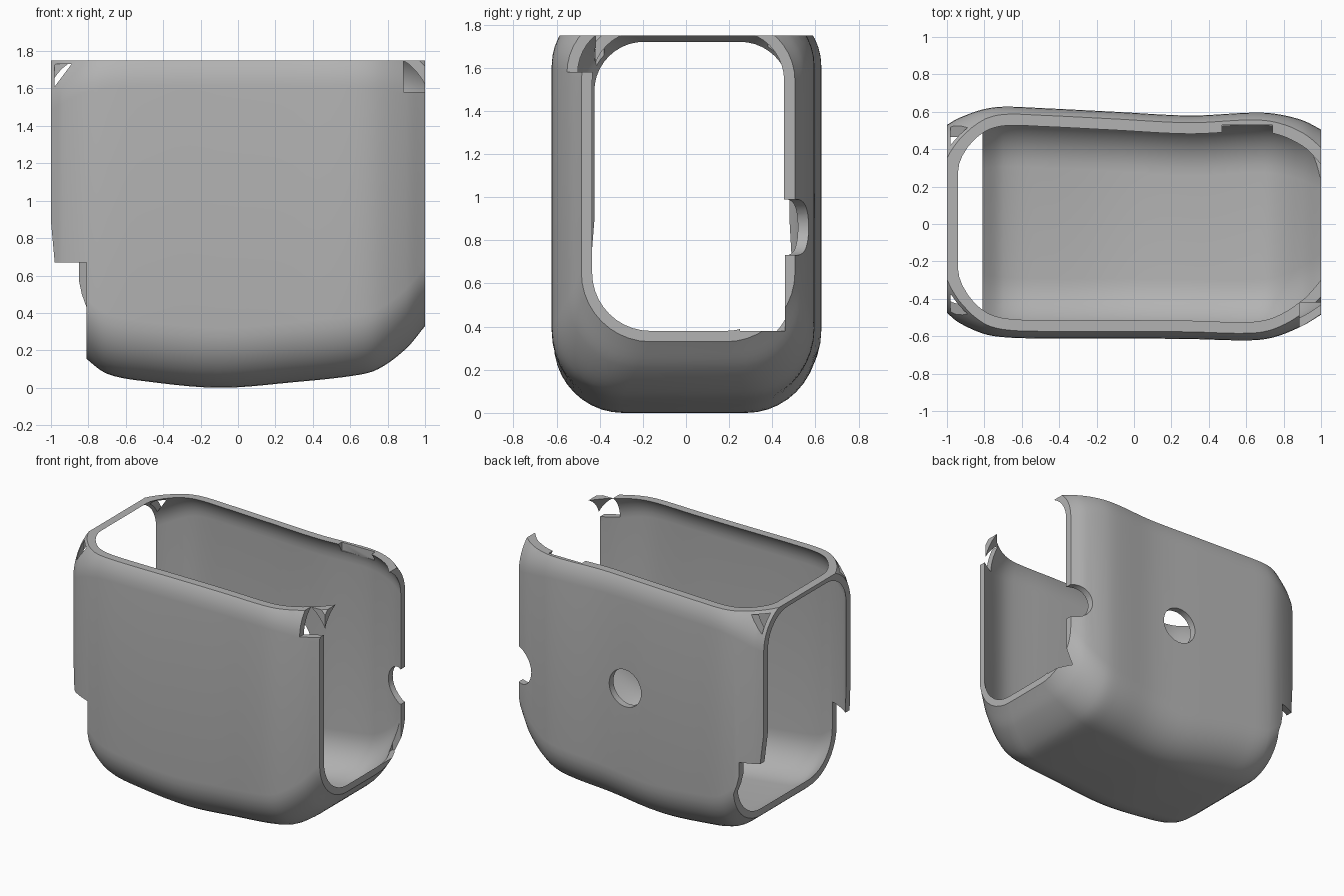
import bpy, bmesh, math
from mathutils import Vector

cube = bpy.data.objects.get("Cube")
if cube:
    bpy.data.objects.remove(cube, do_unlink=True)

grey = bpy.data.materials.new("plain grey")
grey.use_nodes = True
grey.diffuse_color = (0.45, 0.45, 0.45, 1)
grey.node_tree.nodes["Principled BSDF"].inputs["Base Color"].default_value = (0.45, 0.45, 0.45, 1)

WALL, LOW_R, TOP_R, TOP = 0.05, 0.32, 0.28, 1.75

# Stations along the body: x, front y, back y, bottom z, virtual top z
STATIONS = [
    (-1.0, -.475, .53, .36, 1.77),
    (-.94, -.525, .565, .28, 1.80),
    (-.81, -.585, .612, .155, 1.86),
    (-.7, -.605, .627, .075, 1.885),
    (-.5, -.612, .62, .035, 1.89),
    (-.1, -.612, .60, 0, 1.89),
    (.3, -.615, .58, .03, 1.89),
    (.62, -.622, .595, .065, 1.89),
    (.75, -.605, .59, .10, 1.88),
    (.9, -.545, .555, .21, 1.85),
    (1.0, -.485, .505, .33, 1.82),
]


def smooth_stations(steps=5):
    """Cubic Hermite interpolation over uneven spacing."""
    pts = [Vector(s) for s in STATIONS]
    n = len(pts)
    slopes = []
    for i in range(n):
        a, b = pts[max(i - 1, 0)], pts[min(i + 1, n - 1)]
        slopes.append((b - a) / (b[0] - a[0]))
    out = []
    for i in range(n - 1):
        h = pts[i + 1][0] - pts[i][0]
        for k in range(steps):
            t = k / steps
            out.append(pts[i] * (2*t**3 - 3*t**2 + 1) + slopes[i] * h * (t**3 - 2*t**2 + t)
                       + pts[i + 1] * (3*t**2 - 2*t**3) + slopes[i + 1] * h * (t**3 - t**2))
    return out + [pts[-1]]


def section(station, inset, seg=10):
    """Rounded rectangle in the yz plane."""
    x, yf, yb, zb, zt = station
    yf, yb, zb, zt = yf + inset, yb - inset, zb + inset, zt - inset
    lo, hi = LOW_R - inset, TOP_R - inset
    corners = [(yb - hi, zt - hi, hi), (yf + hi, zt - hi, hi),
               (yf + lo, zb + lo, lo), (yb - lo, zb + lo, lo)]
    pts = []
    for q, (cy, cz, r) in enumerate(corners):
        for k in range(seg + 1):
            a = (q + k / seg) * math.pi / 2
            pts.append((x, cy + r * math.cos(a), cz + r * math.sin(a)))
    return pts


def finish(bm, name):
    bmesh.ops.recalc_face_normals(bm, faces=bm.faces)
    mesh = bpy.data.meshes.new(name)
    bm.to_mesh(mesh)
    bm.free()
    ob = bpy.data.objects.new(name, mesh)
    bpy.context.collection.objects.link(ob)
    return ob


def loft(name, rings):
    bm = bmesh.new()
    rows = [[bm.verts.new(p) for p in ring] for ring in rings]
    n = len(rows[0])
    for a, b in zip(rows, rows[1:]):
        for j in range(n):
            bm.faces.new((a[j], a[(j + 1) % n], b[(j + 1) % n], b[j]))
    bm.faces.new(rows[0])
    bm.faces.new(rows[-1])
    return finish(bm, name)


def prism(name, outline, y0, y1):
    """Outline in the xz plane, extruded along y."""
    return loft(name, [[(x, y, z) for x, z in outline] for y in (y0, y1)])


def box(name, x0, x1, y0, y1, z0, z1):
    return prism(name, [(x0, z0), (x1, z0), (x1, z1), (x0, z1)], y0, y1)


def disc(name, x, z, r, y0, y1, n=40):
    return prism(name, [(x + r * math.cos(2 * math.pi * k / n), z + r * math.sin(2 * math.pi * k / n))
                        for k in range(n)], y0, y1)


def cut(target, cutter):
    cutter.hide_render = True
    mod = target.modifiers.new("cut", "BOOLEAN")
    mod.operation, mod.solver, mod.object = "DIFFERENCE", "EXACT", cutter
    bpy.ops.object.modifier_apply(modifier=mod.name)
    bpy.data.objects.remove(cutter, do_unlink=True)


# Outer skin and hollow inside, open at both ends
stations = smooth_stations()
shell = loft("case_shell", [section(s, 0) for s in stations])
shell.data.materials.append(grey)
bpy.context.view_layer.objects.active = shell
shell.select_set(True)
inner = [section(s, WALL) for s in stations]
inner = [[(-1.1, y, z) for _, y, z in inner[0]]] + inner + [[(1.1, y, z) for _, y, z in inner[-1]]]
cut(shell, loft("hollow", inner))

# Open top
cut(shell, box("top_cut", -1.5, 1.5, -1, 1, TOP, 2.5))
# Round holes in the back wall
cut(shell, disc("back_hole", .08, .96, .135, .3, .9))
cut(shell, disc("edge_hole", .985, .86, .13, .3, .9))
# Stepped lower end, slightly different front and back
cut(shell, prism("front_step", [(-1.2, -.2), (-.81, -.2), (-.81, .67), (-.98, .67),
                                (-1.001, .9), (-1.2, .9)], -1, .05))
cut(shell, prism("back_step", [(-1.2, -.2), (-.81, -.2), (-.81, .43), (-.835, .5), (-.85, .57),
                               (-.85, .67), (-.98, .67), (-1.001, .9), (-1.2, .9)], 0, 1))
# Upper front corner notch, rim recess and squared opening corner
cut(shell, box("corner_notch", .885, 1.2, -.8, -.42, 1.58, 1.9))
cut(shell, box("rim_recess", .47, .74, .3, .53, 1.69, 1.9))
cut(shell, box("opening_corner", .93, 1.2, .25, .46, .38, .78))
# Small corner openings under the rim
for y0, y1 in ((-.8, -.38), (.38, .8)):
    cut(shell, prism("corner_opening", [(-.98, 1.61), (-.89, 1.73), (-.98, 1.73)], y0, y1))

bpy.ops.object.shade_smooth_by_angle(angle=math.radians(30))
